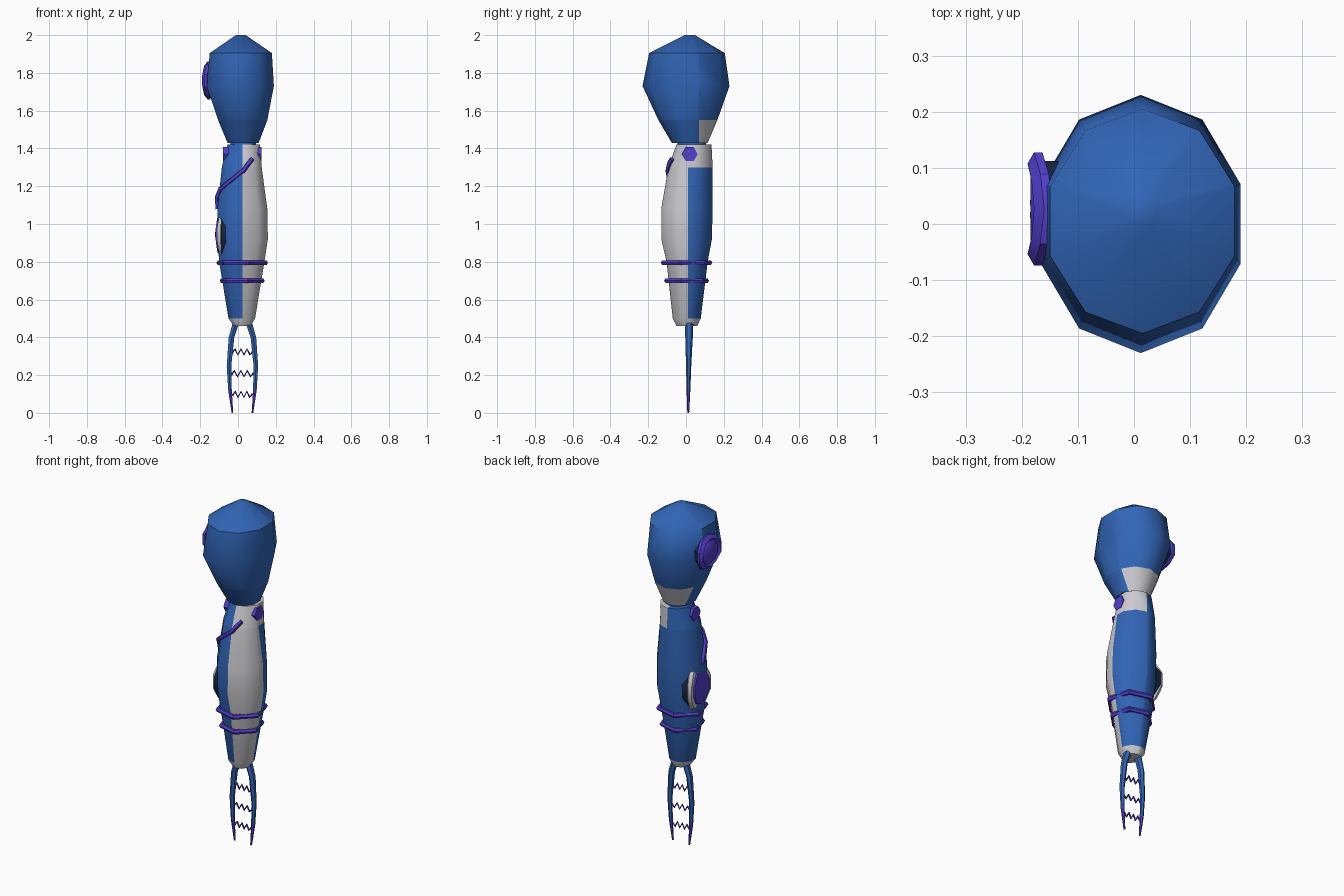
import bpy, bmesh, math
from mathutils import Vector

old = bpy.data.objects.get("Cube")
if old:
    bpy.data.objects.remove(old, do_unlink=True)


def material(name, r, g, b):
    m = bpy.data.materials.new(name)
    m.use_nodes = True
    m.diffuse_color = (r, g, b, 1)
    m.node_tree.nodes["Principled BSDF"].inputs["Base Color"].default_value = (r, g, b, 1)
    return m


blue = material("blue", 0.03, 0.13, 0.47)
white = material("light grey", 0.6, 0.59, 0.62)
purple = material("purple", 0.085, 0.05, 0.62)
navy = material("dark navy", 0.008, 0.018, 0.05)


def loft(name, rings, mats, cuts=(), rule=None, angle=50):
    """Skin closed rings of points, cap the ends, then colour faces by rule."""
    bm = bmesh.new()
    loops = [[bm.verts.new(p) for p in ring] for ring in rings]
    n = len(loops[0])
    for a, b in zip(loops, loops[1:]):
        for i in range(n):
            j = (i + 1) % n
            bm.faces.new((a[i], a[j], b[j], b[i]))
    bm.faces.new(loops[0])
    bm.faces.new(loops[-1])
    for co, no in cuts:
        bmesh.ops.bisect_plane(bm, geom=bm.verts[:] + bm.edges[:] + bm.faces[:],
                               plane_co=co, plane_no=no)
    bmesh.ops.recalc_face_normals(bm, faces=bm.faces[:])
    if rule:
        for f in bm.faces:
            f.material_index = rule(f.calc_center_median())
    mesh = bpy.data.meshes.new(name)
    bm.to_mesh(mesh)
    bm.free()
    ob = bpy.data.objects.new(name, mesh)
    bpy.context.collection.objects.link(ob)
    for m in mats:
        mesh.materials.append(m)
    bpy.ops.object.select_all(action="DESELECT")
    ob.select_set(True)
    bpy.context.view_layer.objects.active = ob
    bpy.ops.object.shade_smooth_by_angle(angle=math.radians(angle))
    return ob


def level(z, cx, cy, rx, ry, n=10):
    """Horizontal ellipse with a corner at the back."""
    turns = [math.pi / 2 + math.tau * i / n for i in range(n)]
    return [(cx + rx * math.cos(t), cy + ry * math.sin(t), z) for t in turns]


def side_disc(name, mat, y, z, ry, rz, bend, profile, n=10):
    """Round plate facing the side, curved to follow the arm; profile is (x, scale)."""
    rings = []
    for x, s in profile:
        ring = []
        for i in range(n):
            t = math.tau * (i + 0.5) / n
            dy, dz = s * ry * math.cos(t), s * rz * math.sin(t)
            ring.append((x + bend * dz * dz, y + dy, z + dz))
        rings.append(ring)
    return loft(name, rings, [mat], angle=35)


def tube(name, mat, points, radius, n=5):
    """Tube of constant radius along a path."""
    pts = [Vector(p) for p in points]
    rings = []
    for i, p in enumerate(pts):
        along = (pts[min(i + 1, len(pts) - 1)] - pts[max(i - 1, 0)]).normalized()
        u = along.cross(Vector((0, 1, 0.2))).normalized()
        v = along.cross(u)
        rings.append([p + radius * (u * math.cos(math.tau * k / n) + v * math.sin(math.tau * k / n))
                      for k in range(n)])
    return loft(name, rings, [mat])


# Shoulder shell with a pale panel low on the back
loft("shoulder", [level(*r) for r in [
    (1.43, 0.027, 0.02, 0.087, 0.095),
    (1.55, 0.025, 0.01, 0.137, 0.156),
    (1.73, 0.012, 0.0, 0.187, 0.23),
    (1.905, 0.015, 0.005, 0.173, 0.2),
    (2.0, 0.015, 0.02, 0.027, 0.027)]],
    [blue, white],
    [((0, 0, 1.55), (0, 0, 1)), ((0, 0.07, 0), (0, 1, 0))],
    lambda c: int(c.z < 1.55 and c.y > 0.07))

# Neck joint
loft("neck", [level(1.40, 0.028, 0.03, 0.07, 0.075), level(1.45, 0.028, 0.03, 0.07, 0.075)], [blue])

# Arm, pale at the front left quarter, the wrist and the upper left
loft("arm", [level(*r) for r in [
    (0.46, 0.022, 0.005, 0.047, 0.055),
    (0.5, 0.02, 0.004, 0.074, 0.074),
    (0.8, 0.02, 0.006, 0.126, 0.109),
    (0.92, 0.025, 0.003, 0.14, 0.134),
    (1.08, 0.023, 0.005, 0.139, 0.136),
    (1.3, 0.02, 0.024, 0.111, 0.117),
    (1.42, 0.03, 0.042, 0.09, 0.093)]],
    [blue, white],
    [((0.025, 0, 0), (1, 0, 0)), ((0, 0.01, 0), (0, 1, 0)), ((0, 0, 1.3), (0, 0, 1))],
    lambda c: int(c.z < 0.5 or (c.x > 0.025 and (c.y < 0.01 or c.z > 1.3))))

# Hexagonal bands round the lower arm
for name, z, r in (("upper_band", 0.795, 0.127), ("lower_band", 0.7, 0.109)):
    bpy.ops.mesh.primitive_torus_add(location=(0.022, 0.003, z), rotation=(0, 0, math.pi / 4),
                                     major_segments=6, minor_segments=6,
                                     major_radius=r, minor_radius=0.014)
    band = bpy.context.object
    band.name = name
    band.data.materials.append(purple)
    bpy.ops.object.shade_smooth_by_angle(angle=math.radians(50))

# Hexagonal bolts either side of the arm top
for name, x in (("right_bolt", -0.065), ("left_bolt", 0.11)):
    bpy.ops.mesh.primitive_cylinder_add(vertices=6, radius=0.042, depth=0.03,
                                        location=(x, 0.02, 1.37), rotation=(0, math.pi / 2, 0))
    bolt = bpy.context.object
    bolt.name = name
    bolt.data.materials.append(purple)

# Round plate on the shoulder
side_disc("shoulder_disc_back", navy, 0.027, 1.76, 0.09, 0.09, 2, [(-0.13, 1), (-0.166, 1)])
side_disc("shoulder_disc", purple, 0.027, 1.76, 0.106, 0.1, 2,
          [(-0.165, 1), (-0.18, 1), (-0.191, 0.8), (-0.18, 0.68), (-0.185, 0.6), (-0.185, 0.1)])

# Elbow plate: dark seat, pale rim, purple centre
side_disc("elbow_seat", navy, 0.01, 0.945, 0.11, 0.125, 0, [(-0.055, 1), (-0.09, 1)])
side_disc("elbow_rim", white, 0.015, 0.945, 0.105, 0.142, 1.2,
          [(-0.08, 0.9), (-0.095, 1), (-0.112, 0.9), (-0.112, 0.7)])
side_disc("elbow_centre", purple, 0.015, 0.945, 0.08, 0.108, 1.2,
          [(-0.105, 1), (-0.119, 0.9), (-0.121, 0.1)])

# Cable across the upper front
tube("cable", purple, [(0.075, -0.075, 1.345), (0.055, -0.09, 1.32), (0.03, -0.097, 1.285),
                       (-0.045, -0.085, 1.225), (-0.095, -0.045, 1.185),
                       (-0.112, -0.01, 1.14), (-0.108, 0.0, 1.08)], 0.013)

# Two curved prongs with purple tips
MID = 0.0235
for name, side in (("right_prong", -1), ("left_prong", 1)):
    rings = [level(z, MID + side * off, y, rx, ry, 6) for z, off, y, rx, ry in [
        (0.0, 0.053, 0.012, 0.005, 0.005),
        (0.12, 0.066, 0.013, 0.011, 0.010),
        (0.25, 0.071, 0.014, 0.014, 0.014),
        (0.4, 0.058, 0.016, 0.017, 0.02),
        (0.48, 0.033, 0.017, 0.02, 0.022)]]
    loft(name, rings, [blue, purple], rule=lambda c: int(c.z < 0.12))

# Zigzag wires between the prongs
for k, (z, half) in enumerate(((0.32, 0.056), (0.205, 0.06), (0.095, 0.054))):
    steps = 7
    path = [(MID - half + 2 * half * i / steps, 0.013,
             z + (0.018 if i % 2 else -0.012) * (0.4 if i in (0, steps) else 1))
            for i in range(steps + 1)]
    tube(f"zigzag_wire_{k + 1}", purple, path, 0.006, 4)
